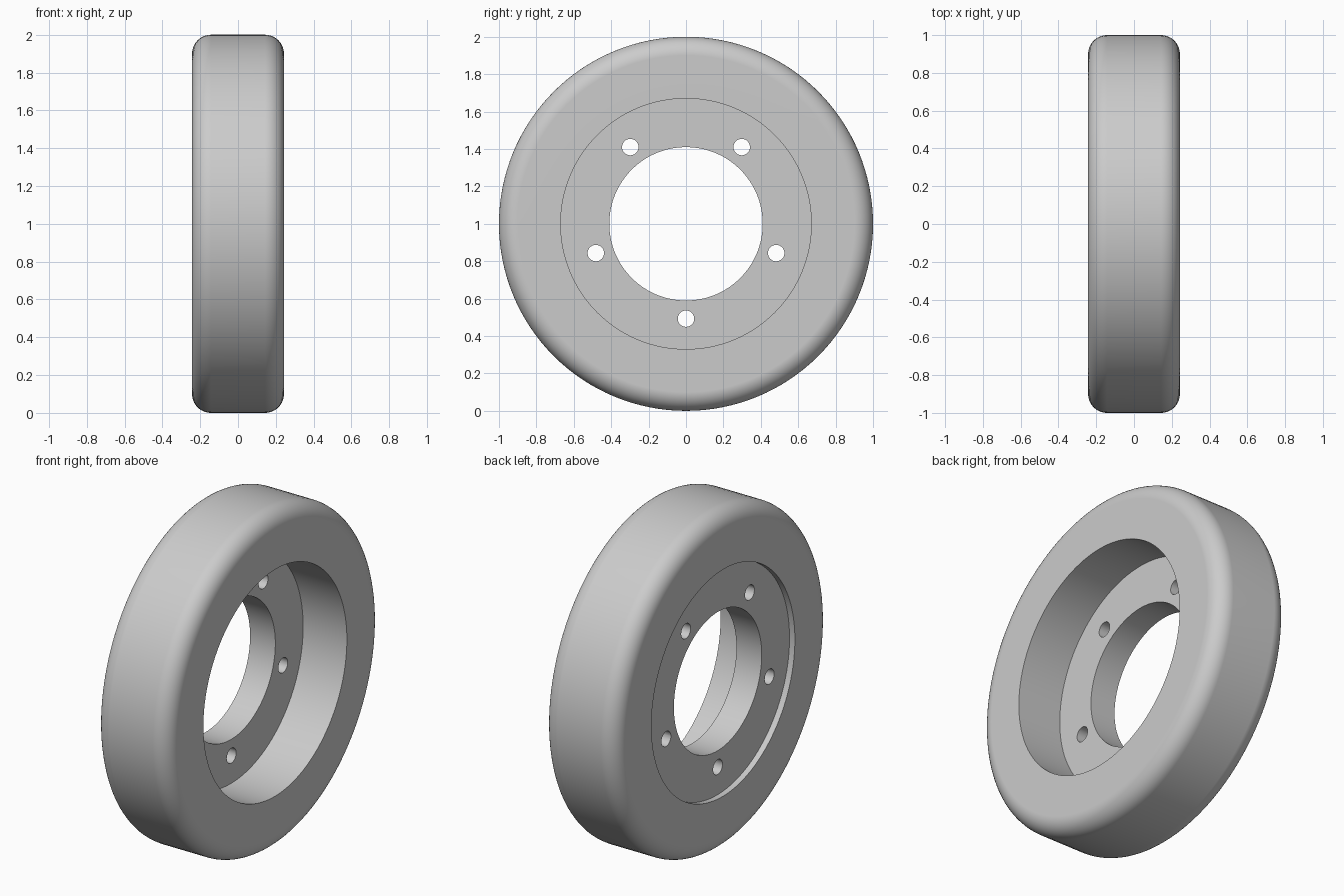
import bpy, bmesh
from math import pi, sin, cos, radians
from mathutils import Matrix, Vector

cube = bpy.data.objects.get("Cube")
if cube:
    bpy.data.objects.remove(cube, do_unlink=True)

# Main sizes; the wheel turns about the x axis
CENTRE = Vector((0, 0, 1))
OUTER, RECESS, BORE = 1.0, 0.67, 0.41
HALF, FILLET = 0.243, 0.1
PLATE_BACK, PLATE_FRONT = -0.208, -0.043
BOLT_CIRCLE, BOLT_RADIUS, BOLTS = 0.507, 0.044, 5
SEGMENTS, STEPS = 128, 10

# Material
grey = bpy.data.materials.new("plain grey")
grey.use_nodes = True
colour = (0.6, 0.6, 0.6, 1)
grey.diffuse_color = colour
grey.node_tree.nodes["Principled BSDF"].inputs["Base Color"].default_value = colour


def make_object(name, bm):
    bmesh.ops.recalc_face_normals(bm, faces=bm.faces)
    mesh = bpy.data.meshes.new(name)
    bm.to_mesh(mesh)
    bm.free()
    mesh.materials.append(grey)
    obj = bpy.data.objects.new(name, mesh)
    bpy.context.collection.objects.link(obj)
    return obj


def fillet(side):
    """Quarter round at the rim, from the side face out to the tread."""
    arc = [i * pi / 2 / STEPS for i in range(STEPS + 1)]
    return [(side * (HALF - FILLET + FILLET * cos(a)),
             OUTER - FILLET + FILLET * sin(a)) for a in arc]


# Wheel cross-section (x, radius): rounded rim, deep recess, plate, shallow recess
profile = fillet(1) + fillet(-1)[::-1] + [
    (-HALF, RECESS), (PLATE_BACK, RECESS), (PLATE_BACK, BORE),
    (PLATE_FRONT, BORE), (PLATE_FRONT, RECESS), (HALF, RECESS)]

bm = bmesh.new()
verts = [bm.verts.new((x, 0, CENTRE.z + r)) for x, r in profile]
edges = [bm.edges.new((v, verts[(i + 1) % len(verts)])) for i, v in enumerate(verts)]
bmesh.ops.spin(bm, geom=verts + edges, cent=CENTRE, axis=(1, 0, 0),
               angle=2 * pi, steps=SEGMENTS)
bmesh.ops.remove_doubles(bm, verts=bm.verts, dist=0.0005)
wheel = make_object("wheel_body", bm)

# Bolt hole cutters, one of them straight below the centre
bm = bmesh.new()
for i in range(BOLTS):
    a = -pi / 2 + i * 2 * pi / BOLTS
    spot = CENTRE + BOLT_CIRCLE * Vector((0, cos(a), sin(a)))
    bmesh.ops.create_cone(bm, cap_ends=True, segments=32, radius1=BOLT_RADIUS,
                          radius2=BOLT_RADIUS, depth=1,
                          matrix=Matrix.Translation(spot) @ Matrix.Rotation(pi / 2, 4, 'Y'))
cutter = make_object("bolt_hole_cutter", bm)
cutter.hide_render = True

# Drill the holes, then drop the cutter
bpy.ops.object.select_all(action='DESELECT')
wheel.select_set(True)
bpy.context.view_layer.objects.active = wheel
drill = wheel.modifiers.new("bolt_holes", 'BOOLEAN')
drill.operation = 'DIFFERENCE'
drill.solver = 'EXACT'
drill.object = cutter
bpy.ops.object.modifier_apply(modifier=drill.name)
bpy.data.objects.remove(cutter, do_unlink=True)

# Smooth curves with crisp edges and clean flat faces
bpy.ops.object.shade_smooth_by_angle(angle=radians(30))
normals = wheel.modifiers.new("flat_face_normals", 'WEIGHTED_NORMAL')
normals.keep_sharp = True
